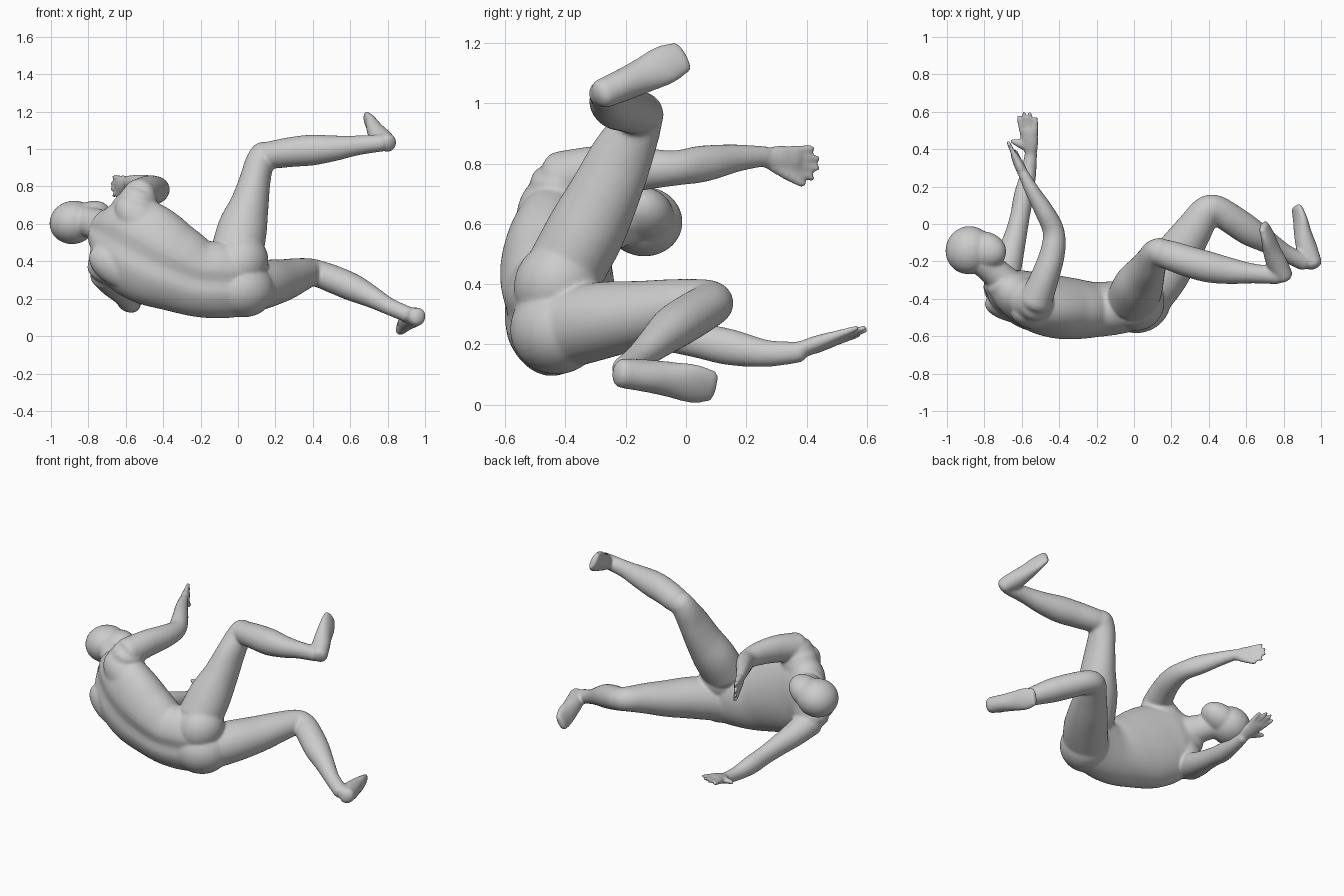
import bpy, bmesh, math
from mathutils import Vector, Matrix

bm = bmesh.new()


def catmull(p, t):
    i = min(int(t), len(p) - 2)
    u = t - i
    a, b, c, d = (p[max(0, min(len(p) - 1, k))] for k in range(i - 1, i + 3))
    return [0.5 * (2 * q + (r - o) * u + (2 * o - 5 * q + 4 * r - s) * u * u
                   + (3 * q - o - 3 * r + s) * u ** 3) for o, q, r, s in zip(a, b, c, d)]


def loft(points, side0, side1=None, groove=0.0, n=28, step=6):
    """Closed elliptical tube; each point is x, y, z, half width, half depth."""
    side0 = Vector(side0)
    side1 = Vector(side1) if side1 else side0
    total = (len(points) - 1) * step
    rows = [catmull(points, k / step) for k in range(total + 1)]
    pos = [Vector(r[:3]) for r in rows]
    rings = []

    def ring(c, t, f, rw, rd):
        w = side0.lerp(side1, f)
        w = (w - t * w.dot(t)).normalized()
        d = t.cross(w)
        out = []
        for k in range(n):
            a = 2 * math.pi * k / n
            g = 1 - groove * math.exp(-((a - math.pi / 2) / 0.22) ** 2)
            out.append(bm.verts.new(c + w * rw * math.cos(a) + d * rd * g * math.sin(a)))
        rings.append(out)

    for k in range(total + 1):
        t = (pos[min(k + 1, total)] - pos[max(k - 1, 0)]).normalized()
        rw, rd = rows[k][3:]
        cap = 0.6 * min(rw, rd)
        if k == 0:
            for e in (80, 55, 28):
                e = math.radians(e)
                ring(pos[0] - t * cap * math.sin(e), t, 0, rw * math.cos(e), rd * math.cos(e))
        ring(pos[k], t, k / total, rw, rd)
        if k == total:
            for e in (28, 55, 80):
                e = math.radians(e)
                ring(pos[k] + t * cap * math.sin(e), t, 1, rw * math.cos(e), rd * math.cos(e))
    for r, s in zip(rings, rings[1:]):
        for k in range(n):
            bm.faces.new((r[k], r[(k + 1) % n], s[(k + 1) % n], s[k]))
    bm.faces.new(rings[0][::-1])
    bm.faces.new(rings[-1])


def blob(center, axis, long, wide, deep=None, side=(0, 0, 1)):
    """Ellipsoid stretched along an axis."""
    z = Vector(axis).normalized()
    x = Vector(side)
    x = (x - z * x.dot(z)).normalized()
    rot = Matrix((x, z.cross(x), z)).transposed().to_4x4()
    m = Matrix.Translation(center) @ rot @ Matrix.Diagonal((wide, deep or wide, long, 1))
    bmesh.ops.create_uvsphere(bm, u_segments=28, v_segments=18, radius=1, matrix=m)


def hand(wrist, tip, side, thumb):
    """Palm, four fingers and a thumb; side points to the thumb edge."""
    w, t = Vector(wrist), Vector(tip)
    d = t - w
    s = Vector(side)
    s = (s - d * s.dot(d) / d.length_squared).normalized()
    palm = [(*w, .03, .027), (*(w + d * .3), .048, .028), (*(w + d * .62), .05, .021)]
    loft(palm, s, n=16)
    for k, reach in enumerate((.95, 1.04, 1.02, .9)):
        off = .036 - .024 * k
        a, b = w + d * .5 + s * off, w + d * reach + s * off * 1.4
        loft([(*a, .016, .017), (*a.lerp(b, .5), .014, .015), (*b, .011, .011)], s, n=10)
    a, b = w + d * .2 + s * .018, Vector(thumb)
    loft([(*a, .028, .022), (*a.lerp(b, .55), .023, .018), (*b, .013, .013)], d, n=10)


# torso with spine furrow
loft([(-.73, -.31, .57, .12, .085), (-.655, -.365, .535, .23, .13), (-.55, -.415, .48, .265, .16),
      (-.44, -.442, .415, .262, .17), (-.33, -.455, .36, .235, .165), (-.21, -.46, .31, .208, .15),
      (-.09, -.45, .30, .205, .145), (.02, -.43, .30, .19, .135), (.09, -.41, .31, .14, .10)],
     (.42, -.2, .86), (.08, 0, 1), groove=.12, n=48)

# shoulder girdle, shoulder blades and buttocks
for tip in ((-.525, -.42, .745), (-.715, -.33, .345)):
    mid = Vector((-.62, -.38, .54)).lerp(Vector(tip), .6)
    loft([(-.67, -.34, .56, .09, .085), (*mid, .12, .11), (*tip, .10, .10)], (1, 0, -.4))
blob((-.475, -.46, .57), (.45, .05, -.45), .23, .12, .105)
blob((-.59, -.44, .36), (.6, -.05, -.25), .22, .12, .095)
blob((.015, -.425, .395), (.4, .3, .5), .155, .145)
blob((.03, -.43, .25), (.8, .4, 0), .17, .15)

# neck and head
loft([(-.64, -.35, .55, .12, .09), (-.725, -.275, .585, .09, .08), (-.81, -.195, .615, .08, .08)],
     (.42, -.2, .86))
blob((-.882, -.14, .608), (-.8, .35, -.25), .126, .116, .13)
blob((-.80, -.14, .63), (.75, -.18, .38), .125, .085, .10)

# raised arm
loft([(-.53, -.42, .75, .09, .09), (-.475, -.28, .775, .085, .076), (-.435, -.15, .782, .072, .067),
      (-.43, -.04, .785, .059, .058), (-.475, .06, .80, .061, .052), (-.54, .17, .818, .046, .040),
      (-.59, .265, .825, .034, .029)], (0, 0, 1))
hand((-.585, .255, .82), (-.672, .435, .80), (0, 0, -1), (-.635, .39, .73))

# lowered arm
loft([(-.705, -.31, .335, .09, .085), (-.67, -.19, .285, .077, .075), (-.635, -.07, .245, .061, .066),
      (-.61, .04, .215, .053, .06), (-.59, .15, .19, .053, .06), (-.565, .27, .17, .042, .045),
      (-.55, .38, .175, .033, .035)], (1, 0, 0))
hand((-.55, .37, .18), (-.572, .59, .25), (-1, 0, -.25), (-.655, .445, .20))

# raised leg
loft([(-.005, -.40, .45, .14, .13), (.025, -.33, .58, .132, .13), (.06, -.27, .70, .105, .118),
      (.088, -.215, .82, .085, .105), (.11, -.17, .91, .078, .086), (.13, -.15, .96, .075, .075)],
     (1, 0, 0))
blob((.135, -.15, .962), (1, 0, 1), .078, .076)
loft([(.13, -.15, .962, .07, .072), (.20, -.17, .972, .075, .08),
      (.29, -.20, .985, .08, .083), (.40, -.23, .995, .082, .083), (.52, -.252, 1.005, .068, .07),
      (.64, -.265, 1.02, .053, .053), (.77, -.275, 1.033, .046, .048)], (0, .3, 1))

# lowered leg
loft([(.05, -.40, .255, .135, .14), (.15, -.28, .28, .128, .135), (.24, -.15, .30, .112, .12),
      (.32, -.03, .325, .093, .10), (.385, .065, .34, .076, .083), (.44, .075, .33, .072, .078),
      (.52, .027, .30, .075, .08), (.62, -.04, .257, .073, .078), (.72, -.1, .207, .058, .06),
      (.81, -.155, .158, .046, .047), (.91, -.205, .115, .044, .046)], (0, 0, 1))


def foot(heel, toe, shin, top):
    """Heel-to-toe loft, with the instep lifted toward the shin."""
    h, t, s = Vector(heel), Vector(toe), Vector(shin).normalized()
    w = s.cross(t - h)
    rows = ((0, .02, .05, .046), (.25, .028, .054, .056), (.5, .022, .06, .047),
            (.78, .006, .068, .033), (1, 0, .056, .022))
    loft([(*(h.lerp(t, f) - s * up * top), a, b) for f, up, a, b in rows], w)


foot((.825, -.283, 1.033), (.692, -.012, 1.155), (.9, -.2, .1), 1)
foot((.978, -.222, .10), (.87, .088, .06), (.8, -.35, -.2), 1)

# fuse everything into one smooth skin
bmesh.ops.recalc_face_normals(bm, faces=bm.faces)
mesh = bpy.data.meshes.new("reclining_figure")
bm.to_mesh(mesh)
bm.free()
body = bpy.data.objects.new("reclining_figure", mesh)
bpy.context.collection.objects.link(body)
rem = body.modifiers.new("skin", 'REMESH')
rem.mode = 'VOXEL'
rem.voxel_size = 0.0075
rem.use_smooth_shade = True
sm = body.modifiers.new("soften", 'SMOOTH')
sm.factor = 0.5
sm.iterations = 14
